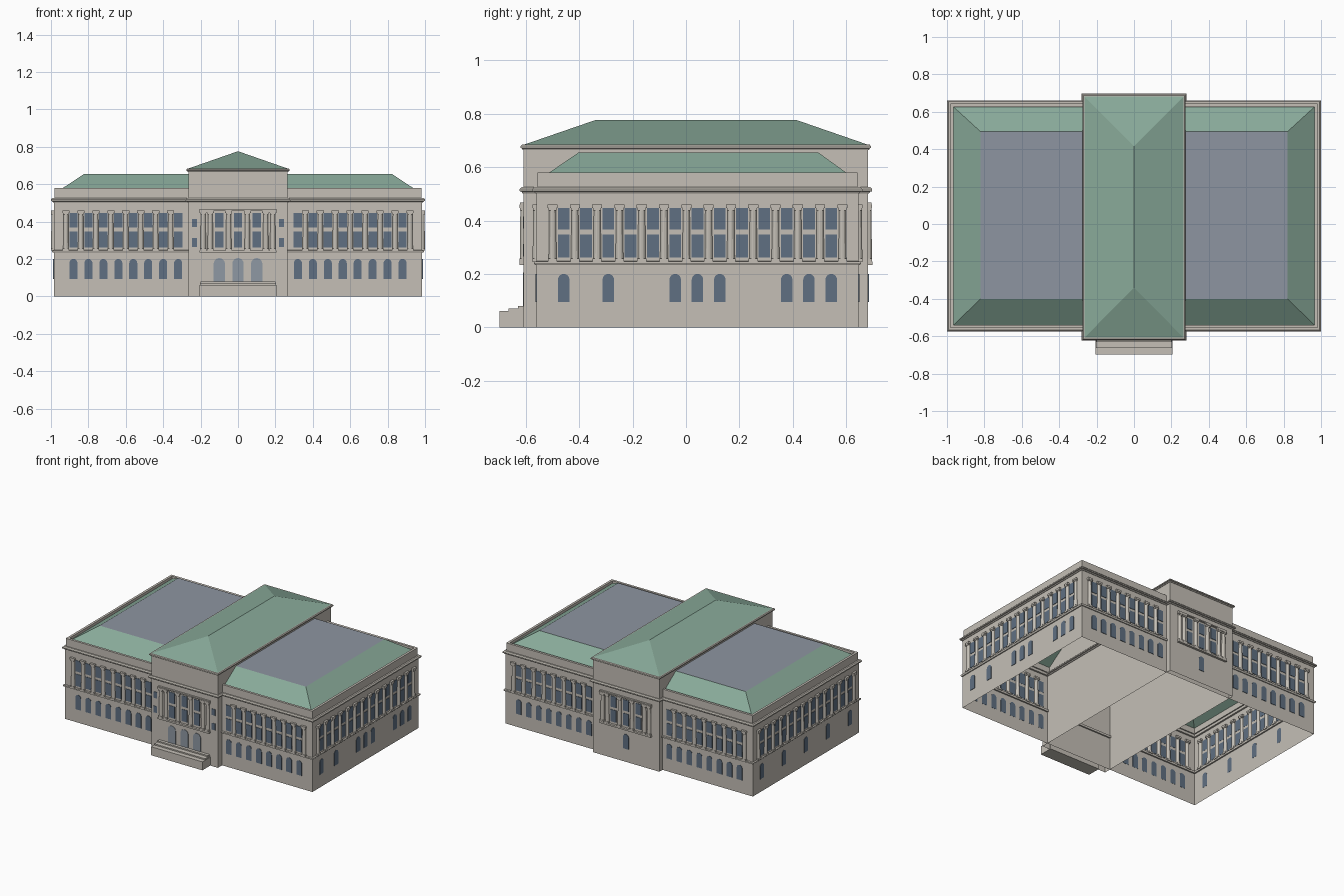
import bpy, bmesh, math
from mathutils import Matrix, Vector

cube = bpy.data.objects.get("Cube")
if cube:
    bpy.data.objects.remove(cube, do_unlink=True)


def material(name, srgb):
    col = [(c / 12.92 if c <= 0.04045 else ((c + 0.055) / 1.055) ** 2.4) for c in srgb] + [1]
    m = bpy.data.materials.new(name)
    m.diffuse_color = col
    m.use_nodes = True
    m.node_tree.nodes["Principled BSDF"].inputs["Base Color"].default_value = col
    return m


STONE = material("pale stone", (0.77, 0.75, 0.715))
GLASS = material("blue grey glass", (0.375, 0.44, 0.51))
DOOR = material("light entrance glass", (0.56, 0.60, 0.64))
COPPER = material("green copper", (0.535, 0.665, 0.60))
FLAT = material("grey flat roof", (0.555, 0.585, 0.63))

# Plan rectangles: x half width, front y, back y
WING = (0.985, -0.56, 0.646)
CENTRE = (0.265, -0.608, 0.682)
MID_Y = 0.043


def finish(name, bm, *mats):
    bmesh.ops.recalc_face_normals(bm, faces=bm.faces)
    me = bpy.data.meshes.new(name)
    bm.to_mesh(me)
    bm.free()
    for m in mats:
        me.materials.append(m)
    ob = bpy.data.objects.new(name, me)
    bpy.context.collection.objects.link(ob)
    return ob


def loop(bm, rect, z, grow=0.0):
    hx, y0, y1 = rect[0] + grow, rect[1] - grow, rect[2] + grow
    return [bm.verts.new(p) for p in ((-hx, y0, z), (hx, y0, z), (hx, y1, z), (-hx, y1, z))]


def bridge(bm, a, b):
    n = len(a)
    return [bm.faces.new((a[i], a[(i + 1) % n], b[(i + 1) % n], b[i])) for i in range(n)]


def band(name, rect, profile):
    """Sweep a closed (outset, height) profile round a plan rectangle."""
    bm = bmesh.new()
    rings = [loop(bm, rect, z, g) for g, z in profile]
    for i, ring in enumerate(rings):
        bridge(bm, ring, rings[(i + 1) % len(rings)])
    return finish(name, bm, STONE)


def shell(name, rect, top):
    bm = bmesh.new()
    bridge(bm, loop(bm, rect, 0), loop(bm, rect, top))
    return finish(name, bm, STONE)


def box(bm, u, d, z, su, sd, sz):
    """Box centred on u and outward distance d, standing on z."""
    mat = Matrix.Translation((u, -d, z + sz / 2)) @ Matrix.Diagonal((su, sd, sz, 1))
    bmesh.ops.create_cube(bm, size=1, matrix=mat)


def column(bm, u, d):
    box(bm, u, d, 0.245, 0.034, 0.030, 0.012)
    bmesh.ops.create_cone(bm, cap_ends=True, segments=12, radius1=0.0145, radius2=0.0125,
                          depth=0.185, matrix=Matrix.Translation((u, -d, 0.3475)))
    box(bm, u, d, 0.438, 0.030, 0.027, 0.010)
    box(bm, u, d, 0.447, 0.038, 0.031, 0.013)


def pane(bm, u, d, z0, z1, w, arched=False):
    """Thin window plate, with an optional round head."""
    r = w / 2
    pts = [(u - r, z0), (u + r, z0)]
    if arched:
        pts += [(u + r * math.cos(a), z1 - r + r * math.sin(a))
                for a in (math.pi * k / 10 for k in range(11))]
    else:
        pts += [(u + r, z1), (u - r, z1)]
    face = bm.faces.new([bm.verts.new((x, -d + 0.001, z)) for x, z in pts])
    ext = bmesh.ops.extrude_face_region(bm, geom=[face])["geom"]
    bmesh.ops.translate(bm, vec=Vector((0, -0.004, 0)),
                        verts=[v for v in ext if isinstance(v, bmesh.types.BMVert)])


def facade(name, angle, d, cols, bays, arches, sill=None, small=(), entrance=False):
    """Columns and windows on one wall; angle turns it from the front."""
    turn = Matrix.Rotation(math.radians(angle), 4, "Z")
    stone, glass, low = bmesh.new(), bmesh.new(), bmesh.new()
    for u in cols:
        column(stone, u, d)
    if sill:
        box(stone, 0, d, 0.234, sill, 0.032, 0.012)
        box(stone, 0, d, 0.459, sill, 0.026, 0.008)
    for u in bays:
        pane(glass, u, d, 0.262, 0.348, 0.044)
        pane(glass, u, d, 0.367, 0.446, 0.044)
    for u in small:
        pane(glass, u, d, 0.265, 0.312, 0.027)
        pane(glass, u, d, 0.370, 0.415, 0.027)
    for u in arches:
        pane(low, u, d, 0.08 if entrance else 0.094, 0.205 if entrance else 0.2,
             0.06 if entrance else 0.043, True)
    for part, bm, mat in (("columns", stone, STONE), ("upper_windows", glass, GLASS),
                          ("arched_windows", low, DOOR if entrance else GLASS)):
        bmesh.ops.transform(bm, matrix=turn, verts=bm.verts)
        finish(name + "_" + part, bm, mat)


# Walls, open underneath
shell("wing_walls", WING, 0.51)
shell("centre_walls", CENTRE, 0.675)

# String course, cornices and parapet
band("string_course", WING, [(-0.01, 0.234), (0.006, 0.234), (0.010, 0.240), (0.010, 0.246), (-0.01, 0.250)])
CORNICE = [(-0.012, 0.502), (0.004, 0.502), (0.008, 0.508), (0.015, 0.510), (0.015, 0.518),
           (0.008, 0.525), (-0.012, 0.525)]
band("wing_cornice", WING, CORNICE)
band("centre_cornice", CENTRE, CORNICE)
band("parapet", WING, [(-0.02, 0.52), (-0.003, 0.52), (-0.003, 0.58), (-0.02, 0.58)])
band("eaves_cornice", CENTRE, [(-0.012, 0.664), (0.003, 0.664), (0.006, 0.670), (0.011, 0.672),
                               (0.011, 0.679), (0.006, 0.684), (-0.012, 0.684)])

# Hipped wing roof with a flat grey top
bm = bmesh.new()
eaves = loop(bm, (0.966, -0.541, 0.627), 0.56)
crown = loop(bm, (0.822, -0.402, 0.495), 0.655)
bridge(bm, eaves, crown)
bm.faces.new(crown).material_index = 1
finish("wing_roof", bm, COPPER, FLAT)

# Hipped centre roof with a ridge from front to back
bm = bmesh.new()
a, b, c, e = loop(bm, CENTRE, 0.682, 0.005)
front_peak, back_peak = (bm.verts.new((0, y, 0.776)) for y in (-0.34, 0.415))
for f in ((a, b, front_peak), (b, c, back_peak, front_peak), (c, e, back_peak), (e, a, front_peak, back_peak)):
    bm.faces.new(f)
finish("centre_roof", bm, COPPER)

# Long front and back walls of the wings
bays = [s * (0.32 + 0.08 * i) for s in (-1, 1) for i in range(8)]
cols = [s * (0.36 + 0.08 * i) for s in (-1, 1) for i in range(8)]
facade("front_wings", 0, -WING[1], cols, bays, bays)
facade("back_wings", 180, WING[2], cols, bays, bays)

# End walls: thirteen bays between fourteen columns
STEP = 0.0835
ends = [(i - 6) * STEP for i in range(13)]
end_cols = [(i - 6.5) * STEP for i in range(14)]
for name, angle, s, picks in (("left_end", 90, 1, (0, 2, 5, 6, 7, 10, 11, 12)),
                              ("right_end", -90, -1, (0, 3, 6, 9, 12))):
    shift = s * MID_Y
    facade(name, angle, WING[0], [u + shift for u in end_cols], [u + shift for u in ends],
           [ends[i] + shift for i in picks])

# Central pavilions
porch_cols = [s * u for s in (-1, 1) for u in (0.05, 0.148, 0.186)]
facade("front_centre", 0, -CENTRE[1], porch_cols, (-0.1, 0, 0.1), (-0.1, 0, 0.1),
       0.41, (-0.232, 0.232), True)
facade("back_centre", 180, CENTRE[2], porch_cols, (-0.1, 0, 0.1), (0,), 0.41)

# Entrance steps
bm = bmesh.new()
for front, top, width in ((0.698, 0.061, 0.41), (0.664, 0.070, 0.405), (0.63, 0.079, 0.40)):
    box(bm, 0, (front + 0.6) / 2, 0, width, front - 0.6, top)
finish("entrance_steps", bm, STONE)
